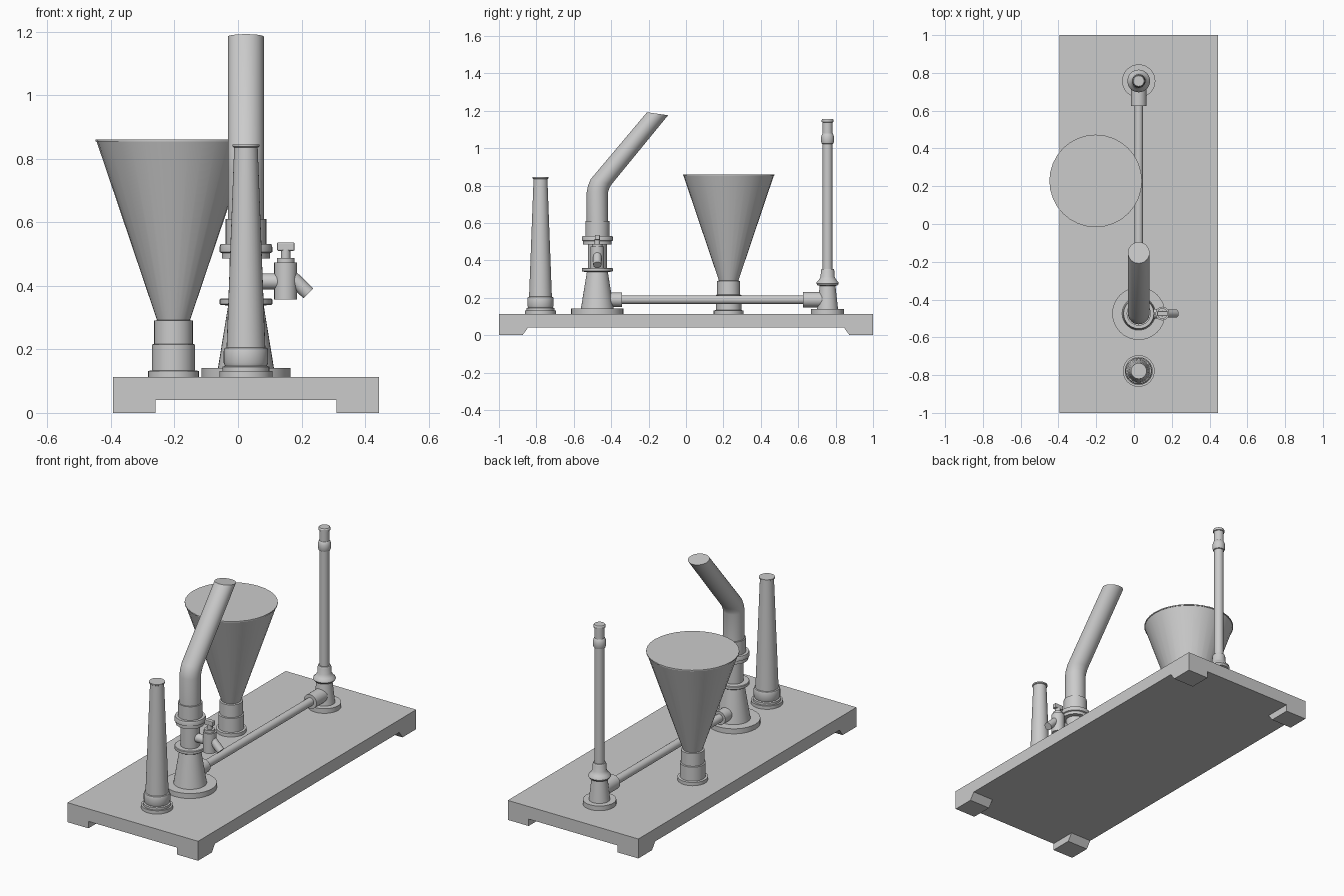
import bpy, bmesh, math
from mathutils import Vector, Matrix

if "Cube" in bpy.data.objects:
    bpy.data.objects.remove(bpy.data.objects["Cube"])

CX = 0.025      # shared x of pump, pipes and chimney
TOP = 0.113     # top of base plate
PUMP_Y, STAND_Y, CHIM_Y = -0.474, 0.757, -0.778


def finish(name, bm, smooth=True):
    bmesh.ops.recalc_face_normals(bm, faces=bm.faces)
    mesh = bpy.data.meshes.new(name)
    bm.to_mesh(mesh)
    bm.free()
    ob = bpy.data.objects.new(name, mesh)
    bpy.context.collection.objects.link(ob)
    if smooth:
        bpy.ops.object.select_all(action='DESELECT')
        ob.select_set(True)
        bpy.context.view_layer.objects.active = ob
        bpy.ops.object.shade_smooth_by_angle(angle=math.radians(32))
    return ob


def skin(name, rings):
    """Joins rings of points into a capped tube."""
    bm = bmesh.new()
    loops = [[bm.verts.new(p) for p in ring] for ring in rings]
    n = len(loops[0])
    for a, b in zip(loops, loops[1:]):
        for i in range(n):
            j = (i + 1) % n
            bm.faces.new((a[i], a[j], b[j], b[i]))
    bm.faces.new(loops[0])
    bm.faces.new(loops[-1])
    return finish(name, bm)


def ring(r, n, matrix):
    return [matrix @ Vector((r * math.cos(2 * math.pi * i / n),
                             r * math.sin(2 * math.pi * i / n), 0)) for i in range(n)]


def lathe(name, profile, x, y, n=32):
    """Turned part from (radius, z) pairs around a vertical axis."""
    return skin(name, [ring(r, n, Matrix.Translation((x, y, z))) for r, z in profile])


def rod(name, a, b, r, n=24):
    """Straight cylinder between two points."""
    a, b = Vector(a), Vector(b)
    rot = (b - a).to_track_quat('Z', 'Y').to_matrix().to_4x4()
    return skin(name, [ring(r, n, Matrix.Translation(p) @ rot) for p in (a, b)])


def box(name, x0, x1, y0, y1, z0, z1):
    bm = bmesh.new()
    bmesh.ops.create_cube(bm, size=1)
    for v in bm.verts:
        v.co = ((x0, x1)[v.co.x > 0], (y0, y1)[v.co.y > 0], (z0, z1)[v.co.z > 0])
    return finish(name, bm, False)


# base plate and four feet with sloped inner ends
box("base_plate", -0.394, 0.444, -1, 1, 0.04, TOP)
for sx in (-1, 1):
    for sy in (-1, 1):
        bm = bmesh.new()
        xo, xi = CX + sx * 0.419, CX + sx * 0.285
        prof = [(1, 0.04), (1, 0), (0.874, 0), (0.845, 0.04)]
        outer = [bm.verts.new((xo, sy * y, z)) for y, z in prof]
        inner = [bm.verts.new((xi, sy * y, z)) for y, z in prof]
        bm.faces.new(outer)
        bm.faces.new(inner)
        for i in range(3):
            bm.faces.new((outer[i], outer[i + 1], inner[i + 1], inner[i]))
        finish("base_foot", bm, False)

# tapered column at the front
lathe("front_column", [(0.084, TOP), (0.084, 0.132), (0.074, 0.132), (0.074, 0.145),
                       (0.066, 0.148), (0.07, 0.158), (0.07, 0.195), (0.067, 0.204),
                       (0.061, 0.206), (0.037, 0.835), (0.042, 0.838), (0.042, 0.845)],
      CX, CHIM_Y)

# funnel hopper
lathe("hopper", [(0.08, TOP), (0.08, 0.132), (0.068, 0.134), (0.068, 0.215),
                 (0.061, 0.217), (0.061, 0.29), (0.052, 0.292), (0.242, 0.854),
                 (0.245, 0.854), (0.245, 0.86)], -0.203, 0.228)

# main pump body
lathe("pump_body", [(0.14, TOP), (0.14, 0.142), (0.088, 0.142), (0.056, 0.338),
                    (0.08, 0.34), (0.083, 0.343), (0.083, 0.357), (0.08, 0.36),
                    (0.051, 0.36), (0.051, 0.486), (0.076, 0.486), (0.076, 0.503),
                    (0.083, 0.506), (0.083, 0.522), (0.08, 0.531), (0.064, 0.531),
                    (0.064, 0.61), (0.05, 0.61)], CX, PUMP_Y)

# bent outlet pipe, rings stay nearly level
skin("outlet_pipe", [ring(0.057, 32, Matrix.Translation((CX, y, z))
                          @ Matrix.Rotation(math.radians(-t), 4, 'X'))
                     for y, z, t in ((PUMP_Y, 0.60, 0), (PUMP_Y, 0.765, 0),
                                     (-0.468, 0.79, 8), (-0.454, 0.82, 15),
                                     (-0.152, 1.184, 8))])

# horizontal feed pipe with end sleeves
z = 0.19
rod("feed_pipe", (CX, -0.43, z), (CX, 0.72, z), 0.023)
rod("pump_sleeve", (CX, -0.44, z), (CX, -0.342, z), 0.038)
rod("stand_sleeve", (CX, 0.626, z), (CX, 0.74, z), 0.041)

# tall standpipe at the back
lathe("standpipe", [(0.088, TOP), (0.088, 0.14), (0.056, 0.14), (0.042, 0.264),
                    (0.053, 0.266), (0.06, 0.276), (0.058, 0.284), (0.048, 0.294),
                    (0.037, 0.312), (0.036, 0.345), (0.032, 0.355), (0.026, 0.355),
                    (0.026, 1.022), (0.031, 1.024), (0.035, 1.036), (0.035, 1.06),
                    (0.03, 1.074), (0.027, 1.078), (0.027, 1.138), (0.032, 1.14),
                    (0.032, 1.15), (0.028, 1.156)], CX, STAND_Y)

# side tap
rod("tap_stub", (0.06, PUMP_Y, 0.414), (0.14, PUMP_Y, 0.414), 0.025)
lathe("tap_body", [(0.036, 0.357), (0.036, 0.473), (0.028, 0.473), (0.028, 0.488),
                   (0.015, 0.488), (0.015, 0.515)], 0.15, PUMP_Y, 24)
rod("tap_spout", (0.158, PUMP_Y, 0.438), (0.2215, PUMP_Y, 0.376), 0.022)
handle = box("tap_handle", 0.123, 0.178, PUMP_Y - 0.013, PUMP_Y + 0.013, 0.51, 0.537)
bev = handle.modifiers.new("soft_edges", 'BEVEL')
bev.width, bev.segments = 0.004, 2
